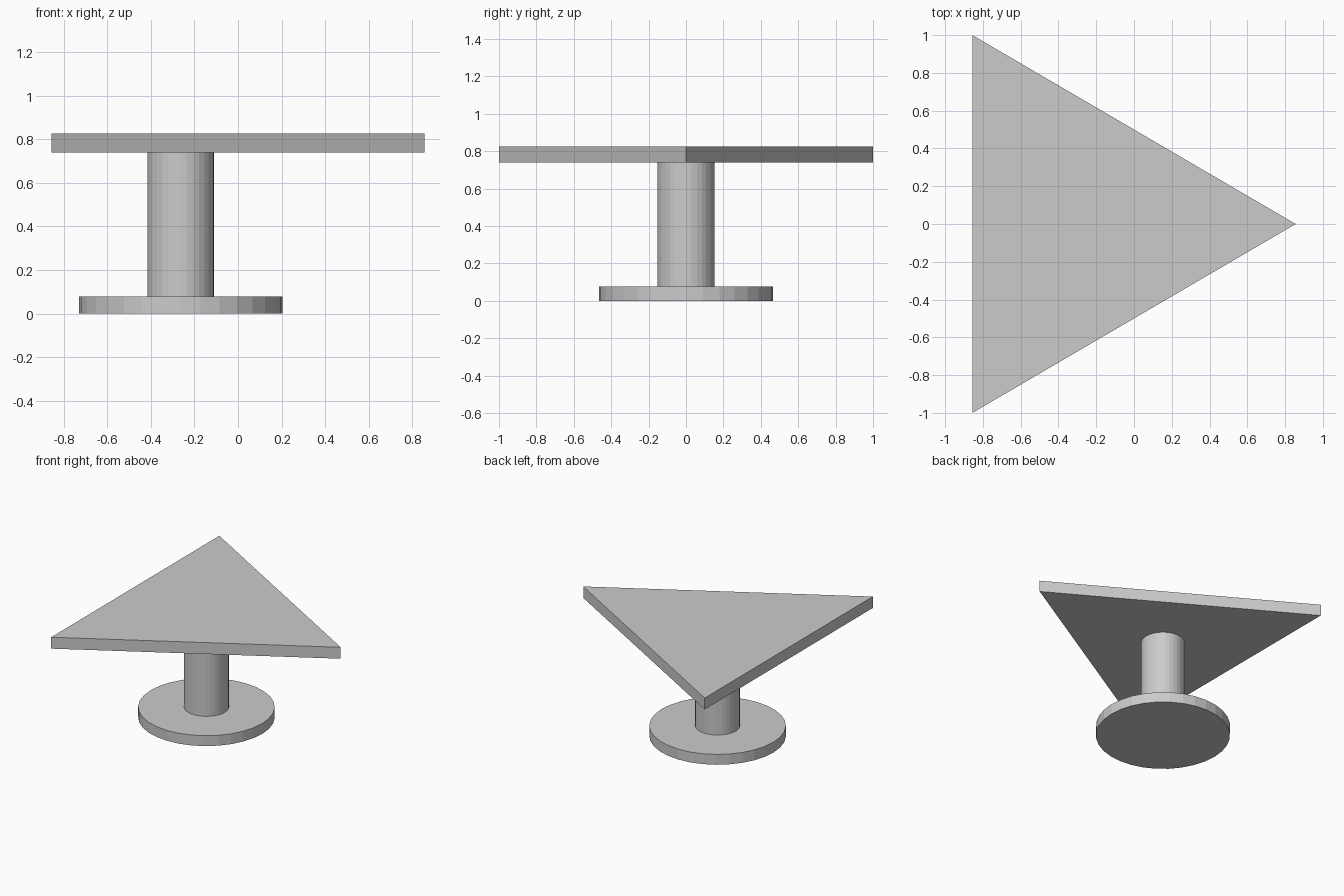
import bpy, bmesh
from math import cos, sin, tau

if "Cube" in bpy.data.objects:
    bpy.data.objects.remove(bpy.data.objects["Cube"])

CX = -0.263  # pedestal axis


def prism(name, outline, z0, z1):
    """Extrude a flat outline upward into a closed, flat-shaded solid."""
    bm = bmesh.new()
    face = bm.faces.new([bm.verts.new((x, y, z0)) for x, y in outline])
    top = bmesh.ops.extrude_face_region(bm, geom=[face], use_keep_orig=True)
    verts = [g for g in top["geom"] if isinstance(g, bmesh.types.BMVert)]
    bmesh.ops.translate(bm, verts=verts, vec=(0, 0, z1 - z0))
    bmesh.ops.recalc_face_normals(bm, faces=bm.faces)
    mesh = bpy.data.meshes.new(name)
    bm.to_mesh(mesh)
    bm.free()
    obj = bpy.data.objects.new(name, mesh)
    bpy.context.collection.objects.link(obj)
    return obj


def circle(radius, sides=32):
    return [(CX + radius * cos(tau * i / sides), radius * sin(tau * i / sides))
            for i in range(sides)]


# Round foot, column and triangular top
prism("base_disc", circle(0.466), 0, 0.078)
prism("column", circle(0.153), 0.078, 0.74)
prism("table_top", [(-0.856, -1), (0.856, 0), (-0.856, 1)], 0.74, 0.826)
